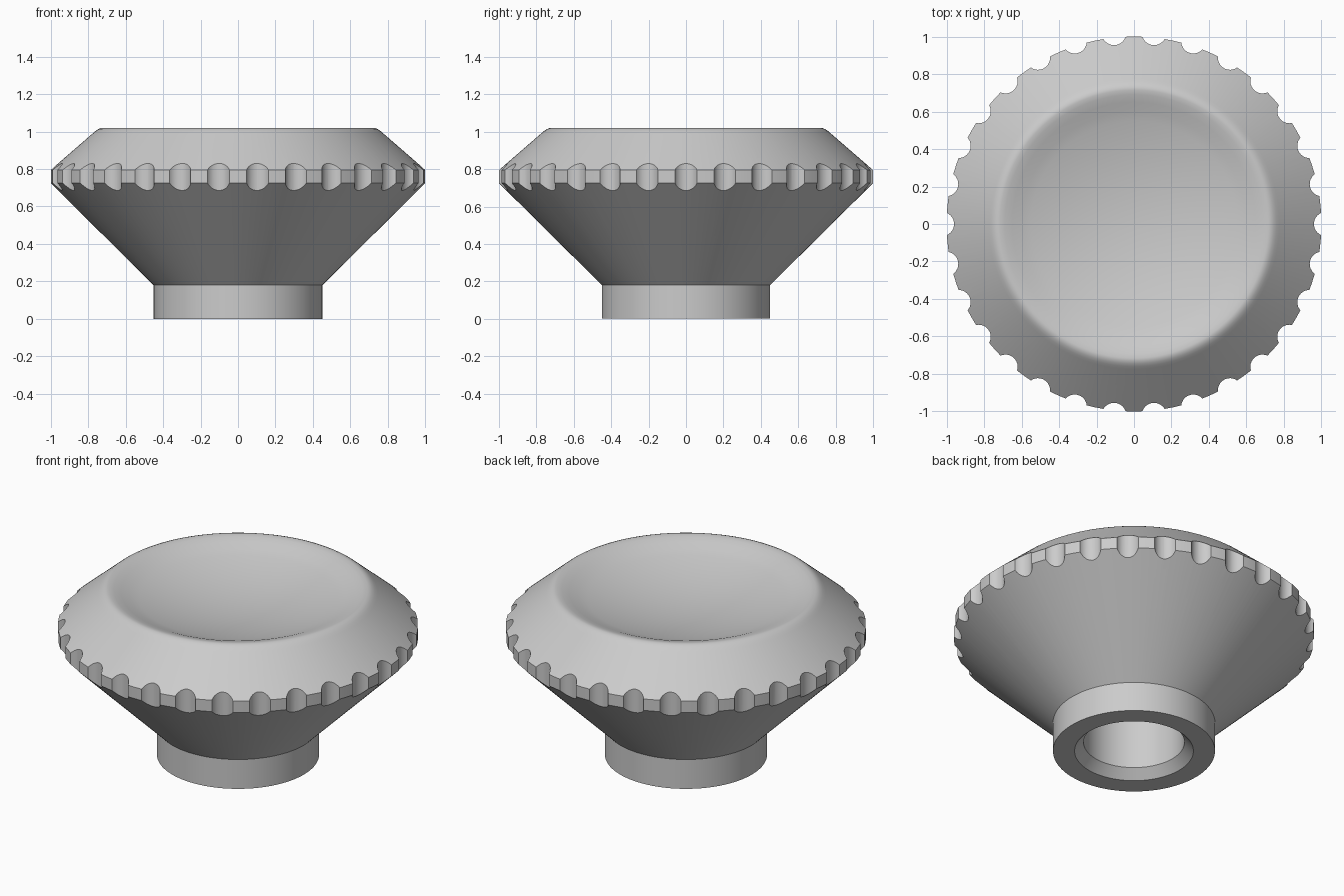
import bpy, bmesh, math
from mathutils import Matrix, Vector

cube = bpy.data.objects.get("Cube")
if cube:
    bpy.data.objects.remove(cube, do_unlink=True)

# Single plain grey
grey = bpy.data.materials.new("plain_grey")
grey.use_nodes = True
colour = (0.6, 0.6, 0.6, 1)
grey.diffuse_color = colour
grey.node_tree.nodes["Principled BSDF"].inputs["Base Color"].default_value = colour


def make_object(name, bm):
    bmesh.ops.recalc_face_normals(bm, faces=bm.faces)
    mesh = bpy.data.meshes.new(name)
    bm.to_mesh(mesh)
    bm.free()
    mesh.materials.append(grey)
    obj = bpy.data.objects.new(name, mesh)
    bpy.context.collection.objects.link(obj)
    return obj


def activate(obj):
    bpy.ops.object.select_all(action='DESELECT')
    obj.select_set(True)
    bpy.context.view_layer.objects.active = obj


def lathe(name, profile, steps):
    bm = bmesh.new()
    verts = [bm.verts.new((r, 0, z)) for r, z in profile]
    edges = [bm.edges.new(pair) for pair in zip(verts, verts[1:])]
    bmesh.ops.spin(bm, geom=verts + edges, cent=(0, 0, 0), axis=(0, 0, 1),
                   angle=math.tau, steps=steps, use_duplicate=False)
    bmesh.ops.remove_doubles(bm, verts=bm.verts, dist=0.0001)
    return make_object(name, bm)


# Knob body: shaft bore, collar, flared cone, rim, rounded lip and dished top
bore = [(0, 0.62), (0.28, 0.62), (0.28, 0.055), (0.33, 0)]
outside = [(0.45, 0), (0.45, 0.18), (1, 0.725), (1, 0.795)]
lip = [(0.775, 0.99), (0.76, 1.003), (0.745, 1.013), (0.73, 1.019),
       (0.715, 1.02), (0.69, 1.014), (0.65, 1.001)]
dish = [(r / 20, 0.89 + 0.25 * (r / 20) ** 2) for r in range(12, -1, -1)]
body = lathe("knob_body", bore + outside + lip + dish, 180)

# Grip notches around the rim
NOTCHES = 30
bm = bmesh.new()
for i in range(NOTCHES):
    spot = Matrix.Rotation(math.tau * i / NOTCHES, 4, 'Z') @ Matrix.Translation((1.025, 0, 0.76))
    bmesh.ops.create_cone(bm, cap_ends=True, segments=32, radius1=0.065,
                          radius2=0.065, depth=0.4, matrix=spot)
cutter = make_object("notch_cutter", bm)
cutter.hide_render = True

cut = body.modifiers.new("notches", 'BOOLEAN')
cut.operation = 'DIFFERENCE'
cut.solver = 'EXACT'
cut.object = cutter
activate(body)
bpy.ops.object.modifier_apply(modifier=cut.name)
bpy.data.objects.remove(cutter, do_unlink=True)
bpy.ops.object.shade_smooth_by_angle(angle=math.radians(30))

# Shaft key: flat side of the bore with a sloped lead-in
bm = bmesh.new()
section = [(0.2, 0.23), (0.3, 0.12), (0.3, 0.63), (0.2, 0.63)]
face = bm.faces.new([bm.verts.new((x, -0.2, z)) for x, z in section])
side = bmesh.ops.extrude_face_region(bm, geom=[face])
moved = [g for g in side["geom"] if isinstance(g, bmesh.types.BMVert)]
bmesh.ops.translate(bm, verts=moved, vec=Vector((0, 0.4, 0)))
make_object("shaft_key", bm)
